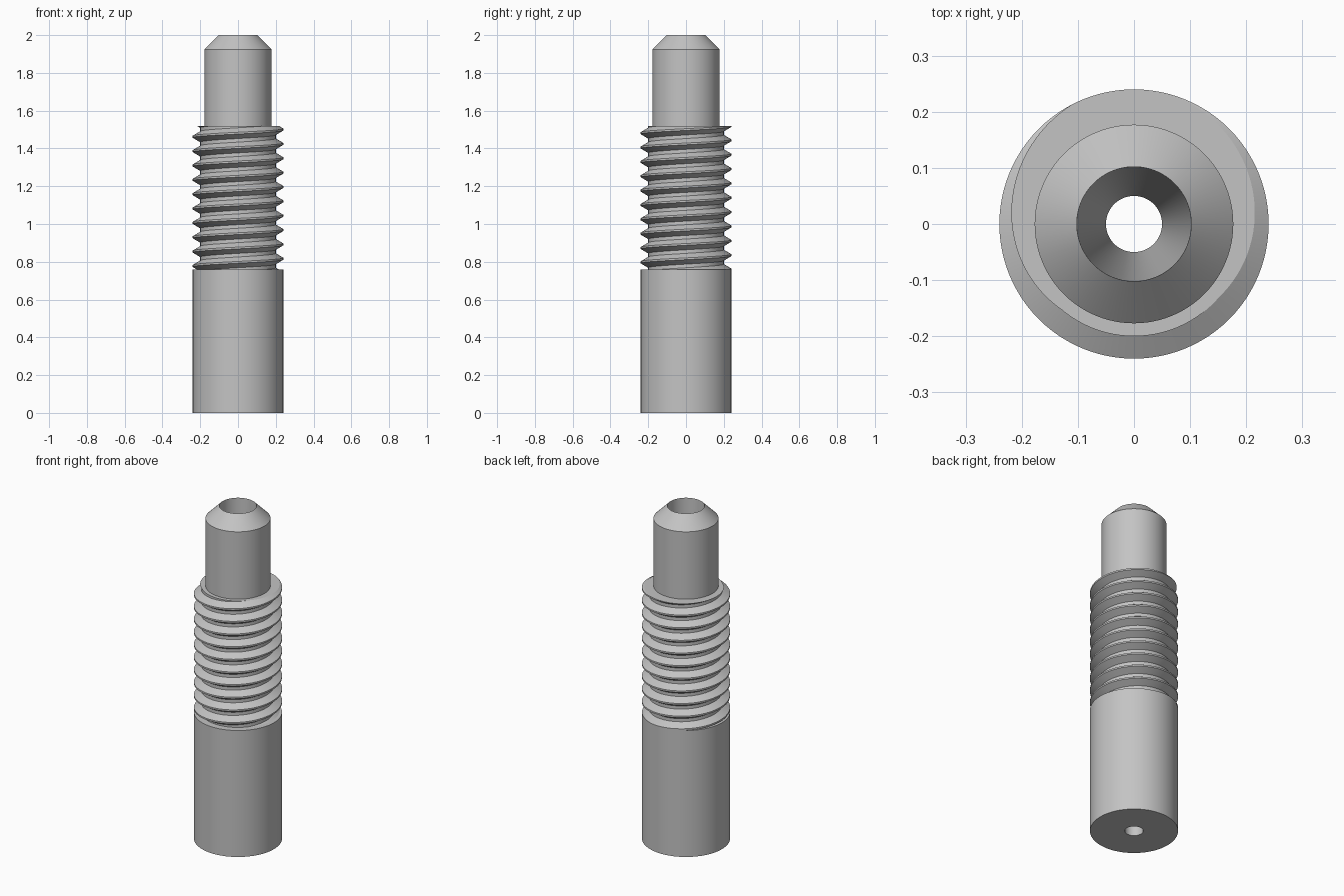
import bpy, bmesh, math
from mathutils import Vector

if "Cube" in bpy.data.objects:
    bpy.data.objects.remove(bpy.data.objects["Cube"], do_unlink=True)

SEGMENTS = 96
CORE_R, ROOT_R, CREST_R = 0.177, 0.2, 0.24
THREAD_BOTTOM, THREAD_TOP = 0.76, 1.52
TURNS = 10
PITCH = (THREAD_TOP - THREAD_BOTTOM) / TURNS

metal = bpy.data.materials.new("grey metal")
metal.use_nodes = True
grey = (0.55, 0.55, 0.55, 1)
metal.diffuse_color = grey
metal.node_tree.nodes["Principled BSDF"].inputs["Base Color"].default_value = grey


def polar(r, angle, z):
    return Vector((r * math.cos(angle), r * math.sin(angle), z))


def finish(bm, name, angle):
    mesh = bpy.data.meshes.new(name)
    bm.to_mesh(mesh)
    bm.free()
    mesh.materials.append(metal)
    obj = bpy.data.objects.new(name, mesh)
    bpy.context.collection.objects.link(obj)
    bpy.ops.object.select_all(action="DESELECT")
    obj.select_set(True)
    bpy.context.view_layer.objects.active = obj
    bpy.ops.object.shade_smooth_by_angle(angle=math.radians(angle))


# Body: base, core, chamfered tip and tapered bore as one closed lathe profile
profile = [(0.05, 0), (CREST_R, 0), (CREST_R, THREAD_BOTTOM),
           (CORE_R, THREAD_BOTTOM), (CORE_R, 1.925), (0.102, 2)]
bm = bmesh.new()
rings = [[bm.verts.new(polar(r, math.tau * s / SEGMENTS, z)) for r, z in profile]
         for s in range(SEGMENTS)]
for s in range(SEGMENTS):
    a, b = rings[s], rings[(s + 1) % SEGMENTS]
    for k in range(len(profile)):
        n = (k + 1) % len(profile)
        bm.faces.new((a[k], b[k], b[n], a[n]))
bmesh.ops.recalc_face_normals(bm, faces=bm.faces)
finish(bm, "body", 30)

# Thread: right-handed helical surface, one V-shaped tooth per turn
tooth = [(CREST_R, -PITCH / 16), (CREST_R, PITCH / 16),
         (ROOT_R, PITCH * 3 / 8), (ROOT_R, PITCH * 5 / 8)]
start = 1.5 - (TURNS + 2) * PITCH
bm = bmesh.new()
columns = []
for s in range(SEGMENTS + 1):
    t = s / SEGMENTS
    columns.append([bm.verts.new(polar(r, math.tau * t, start + (turn + t) * PITCH + dz))
                    for turn in range(TURNS + 5) for r, dz in tooth])
for a, b in zip(columns, columns[1:]):
    for k in range(len(a) - 1):
        bm.faces.new((a[k], b[k], b[k + 1], a[k + 1]))
bmesh.ops.remove_doubles(bm, verts=bm.verts, dist=0.0001)

# Trim the thread flat at both ends
for z, direction in ((THREAD_BOTTOM, -1), (THREAD_TOP, 1)):
    cut = bmesh.ops.bisect_plane(bm, geom=bm.verts[:] + bm.edges[:] + bm.faces[:],
                                 plane_co=(0, 0, z), plane_no=(0, 0, direction),
                                 clear_outer=True)

# Flat shoulder from the trimmed thread in to the core
rim = [e for e in cut["geom_cut"] if isinstance(e, bmesh.types.BMEdge)]
shoulder = bmesh.ops.extrude_edge_only(bm, edges=rim)
for v in shoulder["geom"]:
    if isinstance(v, bmesh.types.BMVert):
        v.co = polar(CORE_R - 0.005, math.atan2(v.co.y, v.co.x), THREAD_TOP)
bmesh.ops.recalc_face_normals(bm, faces=bm.faces)
# Keep the walls facing outward
outward = sum(f.normal.dot(Vector((*f.calc_center_median().xy, 0))) * f.calc_area()
              for f in bm.faces)
if outward < 0:
    bmesh.ops.reverse_faces(bm, faces=bm.faces)
finish(bm, "screw_thread", 20)
